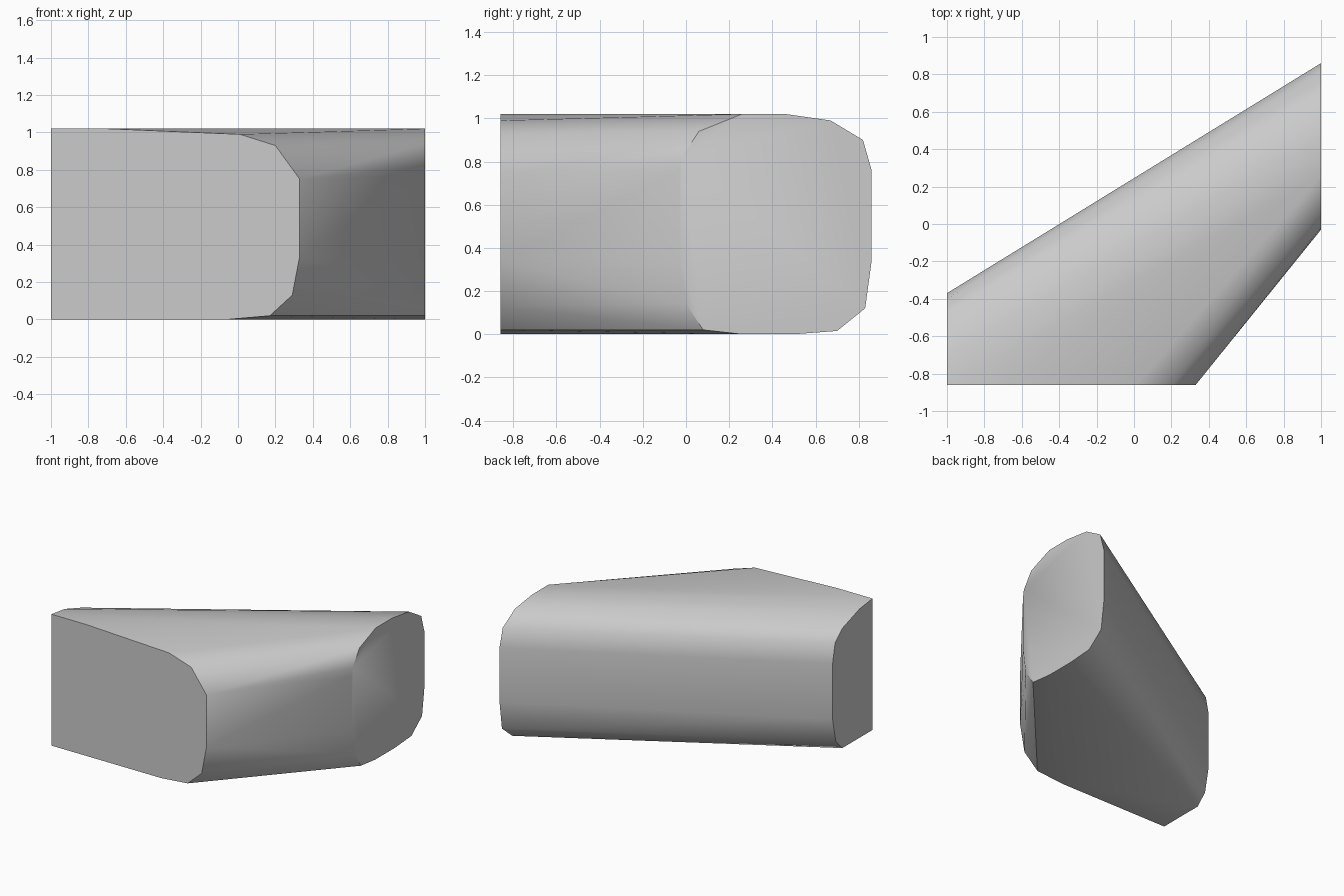
import bpy
import bmesh
import math

cube = bpy.data.objects.get("Cube")
if cube:
    bpy.data.objects.remove(cube, do_unlink=True)

# Plain grey surface
grey = bpy.data.materials.new("plain_grey")
grey.use_nodes = True
colour = (0.6, 0.6, 0.6, 1.0)
grey.diffuse_color = colour
grey.node_tree.nodes["Principled BSDF"].inputs["Base Color"].default_value = colour

FRONT_Y, LEFT_X, RIGHT_X = -0.86, 1.0, -1.0

# Front cut: (x, z), rounded on one side only
front_cut = [(-1, 0), (-0.06, 0), (0.17, 0.02), (0.29, 0.13), (0.33, 0.34),
             (0.33, 0.75), (0.2, 0.93), (0.01, 0.99), (-0.7, 1.02), (-1, 1.02)]

# Wide end: (y, z), rounded all round
wide_end = [(0.26, 0), (0.5, 0), (0.7, 0.015), (0.83, 0.12), (0.86, 0.34),
            (0.86, 0.76), (0.82, 0.9), (0.67, 0.99), (0.46, 1.02), (0.26, 1.02),
            (0.06, 0.94), (-0.02, 0.82), (-0.03, 0.76), (-0.03, 0.34),
            (0, 0.14), (0.08, 0.02)]

# Narrow end: (y, z), rounded toward the back
narrow_end = [(-0.7, 1.0), (-0.49, 0.93), (-0.4, 0.85), (-0.37, 0.7),
              (-0.37, 0.27), (-0.41, 0.08), (-0.49, 0.0)]

# Skin the three end sections into one tapered block
bm = bmesh.new()
for x, z in front_cut:
    bm.verts.new((x, FRONT_Y, z))
for y, z in wide_end:
    bm.verts.new((LEFT_X, y, z))
for y, z in narrow_end:
    bm.verts.new((RIGHT_X, y, z))
bmesh.ops.convex_hull(bm, input=bm.verts[:])
loose = [v for v in bm.verts if not v.link_faces]
bmesh.ops.delete(bm, geom=loose, context='VERTS')
bmesh.ops.dissolve_limit(bm, angle_limit=math.radians(0.5),
                         verts=bm.verts[:], edges=bm.edges[:])
bmesh.ops.recalc_face_normals(bm, faces=bm.faces[:])

mesh = bpy.data.meshes.new("tapered_block")
bm.to_mesh(mesh)
bm.free()
mesh.materials.append(grey)
block = bpy.data.objects.new("tapered_block", mesh)
bpy.context.collection.objects.link(block)

# Smooth rounded sides, crisp end cuts
bpy.ops.object.select_all(action='DESELECT')
block.select_set(True)
bpy.context.view_layer.objects.active = block
bpy.ops.object.shade_smooth_by_angle(angle=math.radians(40))
